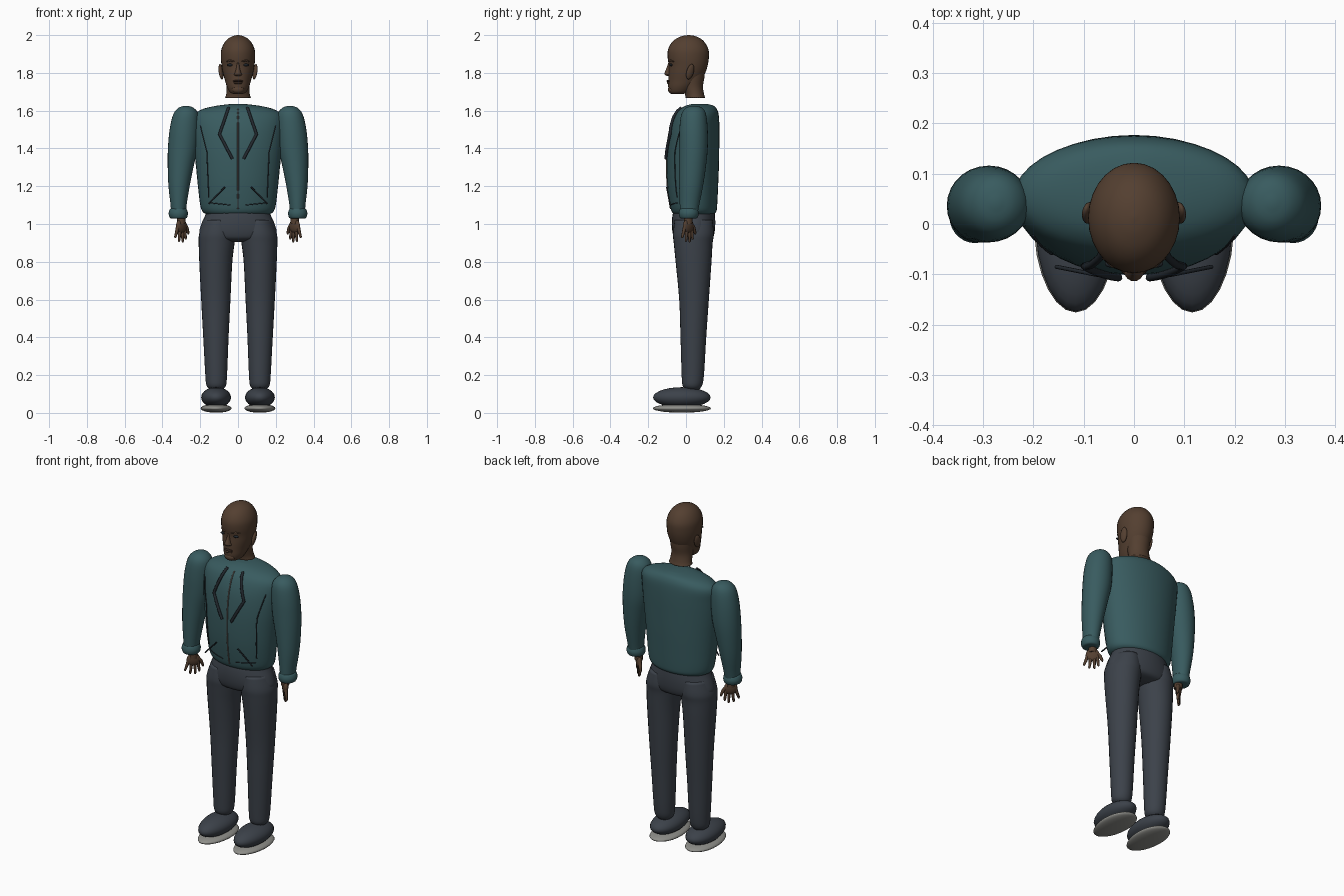
import bpy, bmesh, math
from mathutils import Vector

if "Cube" in bpy.data.objects:
    bpy.data.objects.remove(bpy.data.objects["Cube"])


def material(name, rgb):
    m = bpy.data.materials.new(name)
    m.diffuse_color = (*rgb, 1)
    m.use_nodes = True
    m.node_tree.nodes["Principled BSDF"].inputs["Base Color"].default_value = m.diffuse_color
    return m


TEAL = material("teal_fabric", (0.04, 0.105, 0.115))
CHARCOAL = material("charcoal_fabric", (0.045, 0.054, 0.068))
SKIN = material("brown_skin", (0.088, 0.05, 0.03))
DARK = material("dark_trim", (0.016, 0.021, 0.027))
SOLE = material("grey_rubber", (0.27, 0.27, 0.25))
ZIP = material("zip_grey", (0.12, 0.11, 0.10))
LIP = material("dark_skin", (0.035, 0.018, 0.012))


def finish(bm, name, mat):
    bmesh.ops.recalc_face_normals(bm, faces=bm.faces)
    for f in bm.faces:
        f.smooth = True
    me = bpy.data.meshes.new(name)
    bm.to_mesh(me)
    bm.free()
    me.materials.append(mat)
    ob = bpy.data.objects.new(name, me)
    bpy.context.collection.objects.link(ob)
    return ob


def refine(keys, steps=4):
    """Smooth spline through the key rings."""
    out = []
    for i in range(len(keys) - 1):
        a, b, c, d = (Vector(keys[min(max(j, 0), len(keys) - 1)]) for j in range(i - 1, i + 3))
        for k in range(steps):
            t = k / steps
            out.append(b + (c - a) * t / 2 + (2 * a - 5 * b + 4 * c - d) * t * t / 2
                       + (3 * b - a - 3 * c + d) * t ** 3 / 2)
    return out + [Vector(keys[-1])]


def loft(name, keys, mat, side=1, segs=28):
    """Stack of ellipses; every key is (z, x0, x1, y0, y1)."""
    bm = bmesh.new()
    rings = []
    for z, x0, x1, y0, y1 in refine(keys):
        rings.append([bm.verts.new((
            side * ((x0 + x1) / 2 + (x1 - x0) / 2 * math.cos(2 * math.pi * i / segs)),
            (y0 + y1) / 2 + (y1 - y0) / 2 * math.sin(2 * math.pi * i / segs), z))
            for i in range(segs)])
    for r, s in zip(rings, rings[1:]):
        for i in range(segs):
            j = (i + 1) % segs
            bm.faces.new((r[i], r[j], s[j], s[i]))
    bm.faces.new(rings[0])
    bm.faces.new(rings[-1])
    return finish(bm, name, mat)


def sym(rows):
    return [(z, -w, w, y0, y1) for z, w, y0, y1 in rows]


def ball(name, loc, size, mat, rot=(0, 0, 0), taper=0):
    bm = bmesh.new()
    bmesh.ops.create_uvsphere(bm, u_segments=24, v_segments=14, radius=1)
    for v in bm.verts:
        v.co.x *= 1 + taper * v.co.y
        v.co = Vector(v.co[i] * size[i] for i in range(3))
    ob = finish(bm, name, mat)
    ob.location, ob.rotation_euler = loc, rot
    return ob


def tube(name, pts, radii, mat):
    """Round cord through points, with a radius at each point."""
    cu = bpy.data.curves.new(name, 'CURVE')
    cu.dimensions = '3D'
    cu.bevel_depth, cu.bevel_resolution, cu.use_fill_caps = 1, 2, True
    sp = cu.splines.new('POLY')
    sp.points.add(len(pts) - 1)
    for p, co, r in zip(sp.points, pts, radii):
        p.co, p.radius = (*co, 1), r
    sp.use_smooth = True
    cu.materials.append(mat)
    ob = bpy.data.objects.new(name, cu)
    bpy.context.collection.objects.link(ob)
    return ob


# Jacket body
BODY = sym([(1.05, .165, -.06, .145), (1.065, .187, -.075, .16), (1.10, .20, -.085, .165),
            (1.2, .212, -.098, .17), (1.3, .222, -.102, .174), (1.4, .232, -.099, .176),
            (1.5, .238, -.086, .177), (1.57, .236, -.062, .174), (1.605, .195, -.037, .165),
            (1.625, .12, -.005, .148), (1.635, .04, .03, .115)])
loft("jacket_body", BODY, TEAL, segs=36)
BODY_RINGS = refine(BODY, 12)


def on_chest(x, z, lift=0.0):
    _, x0, x1, y0, y1 = min(BODY_RINGS, key=lambda r: abs(r[0] - z))
    c = math.sqrt(max(0, 1 - (x / x1) ** 2))
    return (x, (y0 + y1) / 2 - (y1 - y0) / 2 * c - lift, z)


def chest_line(name, corners, r, mat, lift, n=8):
    pts = []
    for (xa, za), (xb, zb) in zip(corners, corners[1:]):
        pts += [on_chest(xa + (xb - xa) * k / n, za + (zb - za) * k / n, lift) for k in range(n)]
    pts.append(on_chest(*corners[-1], lift))
    tube(name, pts, [r] * len(pts), mat)


chest_line("front_zip", [(0, 1.61), (0, 1.08)], .004, ZIP, 0, 24)

# Head and neck
loft("head", sym([(1.688, .022, -.075, -.02), (1.697, .042, -.088, .015), (1.725, .058, -.094, .045),
                  (1.76, .069, -.094, .08), (1.80, .08, -.093, .102), (1.84, .087, -.091, .115),
                  (1.88, .091, -.097, .121), (1.92, .089, -.096, .12), (1.955, .075, -.08, .104),
                  (1.98, .054, -.054, .08), (1.995, .027, -.02, .048), (2.0, .003, .01, .018)]), SKIN)
loft("neck", sym([(1.668, .068, -.002, .102), (1.69, .062, -.006, .095), (1.73, .06, -.02, .09),
                  (1.78, .065, -.03, .098), (1.83, .07, -.03, .1)]), SKIN)
loft("nose", sym([(1.783, .008, -.1, -.08), (1.79, .021, -.111, -.07), (1.80, .017, -.114, -.07),
                  (1.825, .010, -.104, -.07), (1.855, .006, -.093, -.07)]), SKIN, segs=14)
ball("upper_lip", (0, -.091, 1.757), (.027, .012, .006), LIP)
ball("lower_lip", (0, -.09, 1.747), (.023, .012, .007), SKIN)
ball("chin", (0, -.078, 1.712), (.032, .018, .02), SKIN)

# Hips
loft("trouser_hips", sym([(1.075, .165, -.062, .148), (1.05, .172, -.071, .153), (1.0, .194, -.075, .155),
                          (.95, .204, -.07, .15), (.92, .17, -.055, .135), (.905, .08, -.01, .09)]), CHARCOAL)

for s, tag in ((1, "left"), (-1, "right")):
    # Sleeve and cuff
    loft(f"{tag}_sleeve", [(1.626, .268, .282, .035, .05), (1.615, .235, .315, 0, .085),
                           (1.58, .21, .343, -.025, .106), (1.5, .207, .362, -.035, .115),
                           (1.4, .215, .371, -.037, .115), (1.3, .236, .372, -.037, .105),
                           (1.2, .256, .368, -.036, .09), (1.1, .272, .357, -.033, .07),
                           (1.05, .276, .354, -.03, .06)], TEAL, s)
    loft(f"{tag}_cuff", [(1.028, .285, .345, -.018, .045), (1.033, .271, .36, -.032, .06),
                         (1.055, .265, .367, -.038, .067), (1.077, .271, .361, -.033, .062),
                         (1.085, .28, .35, -.025, .055)], TEAL, s)
    # Hand: palm, four fingers and thumb in a diagonal plane
    across = Vector((-s * .7071, .7071, 0))
    base = Vector((s * .3, .012, 0))

    def hand_pt(t, z):
        return base + across * t + Vector((0, 0, z))
    tube(f"{tag}_wrist", [hand_pt(0, 1.05), hand_pt(0, 1.0)], [.023, .023], SKIN)
    ball(f"{tag}_palm", hand_pt(0, .99), (.037, .016, .037), SKIN, (0, 0, s * math.radians(-45)))
    for i, (t, tip, low) in enumerate([(-.027, -.045, .925), (-.009, -.017, .906),
                                       (.009, .01, .903), (.024, .032, .917)]):
        tube(f"{tag}_finger_{i + 1}", [hand_pt(t, .985), hand_pt((t + tip) / 2, (.985 + low) / 2),
                                       hand_pt(tip, low + .006), hand_pt(tip, low)],
             [.0095, .0085, .0065, .003], SKIN)
    tube(f"{tag}_thumb", [hand_pt(.018, 1.005), hand_pt(.04, .98), hand_pt(.052, .952), hand_pt(.053, .945)],
         [.011, .010, .007, .003], SKIN)

    # Trouser leg
    loft(f"{tag}_trouser_leg", [(1.02, .03, .18, -.06, .14), (.95, .014, .205, -.069, .148),
                                (.9, .018, .208, -.065, .141), (.8, .03, .205, -.055, .135),
                                (.6, .04, .195, -.036, .121), (.4, .05, .184, -.029, .107),
                                (.2, .058, .173, -.023, .095), (.145, .064, .167, -.018, .085),
                                (.125, .08, .15, 0, .07)], CHARCOAL, s)
    # Shoe and sole
    ball(f"{tag}_shoe", (s * .116, -.022, .082), (.079, .152, .054), CHARCOAL, taper=.08)
    ball(f"{tag}_sole", (s * .116, -.022, .024), (.082, .154, .023), SOLE, taper=.08)

    # Lapel, body seam and slanted pocket
    chest_line(f"{tag}_lapel", [(s * .05, 1.615), (s * .098, 1.475), (s * .03, 1.345)], .008, DARK, .006)
    chest_line(f"{tag}_seam", [(s * .2, 1.52), (s * .165, 1.38), (s * .155, 1.14)], .003, DARK, 0)
    chest_line(f"{tag}_hem_line", [(s * .15, 1.112), (s * .04, 1.10)], .0025, DARK, 0)
    tube(f"{tag}_pocket", [(s * .155, -.085, 1.107), (s * .07, -.102, 1.195)], [.004, .004], DARK)

    # Ear, eye and brow
    ball(f"{tag}_ear", (s * .09, .022, 1.806), (.011, .02, .042), SKIN, (math.radians(-12), s * math.radians(12), s * .35))
    ball(f"{tag}_eye", (s * .042, -.079, 1.842), (.016, .008, .007), DARK)
    tube(f"{tag}_brow", [(s * .02, -.091, 1.86), (s * .042, -.082, 1.866), (s * .062, -.066, 1.86)],
         [.004, .005, .003], SKIN)
